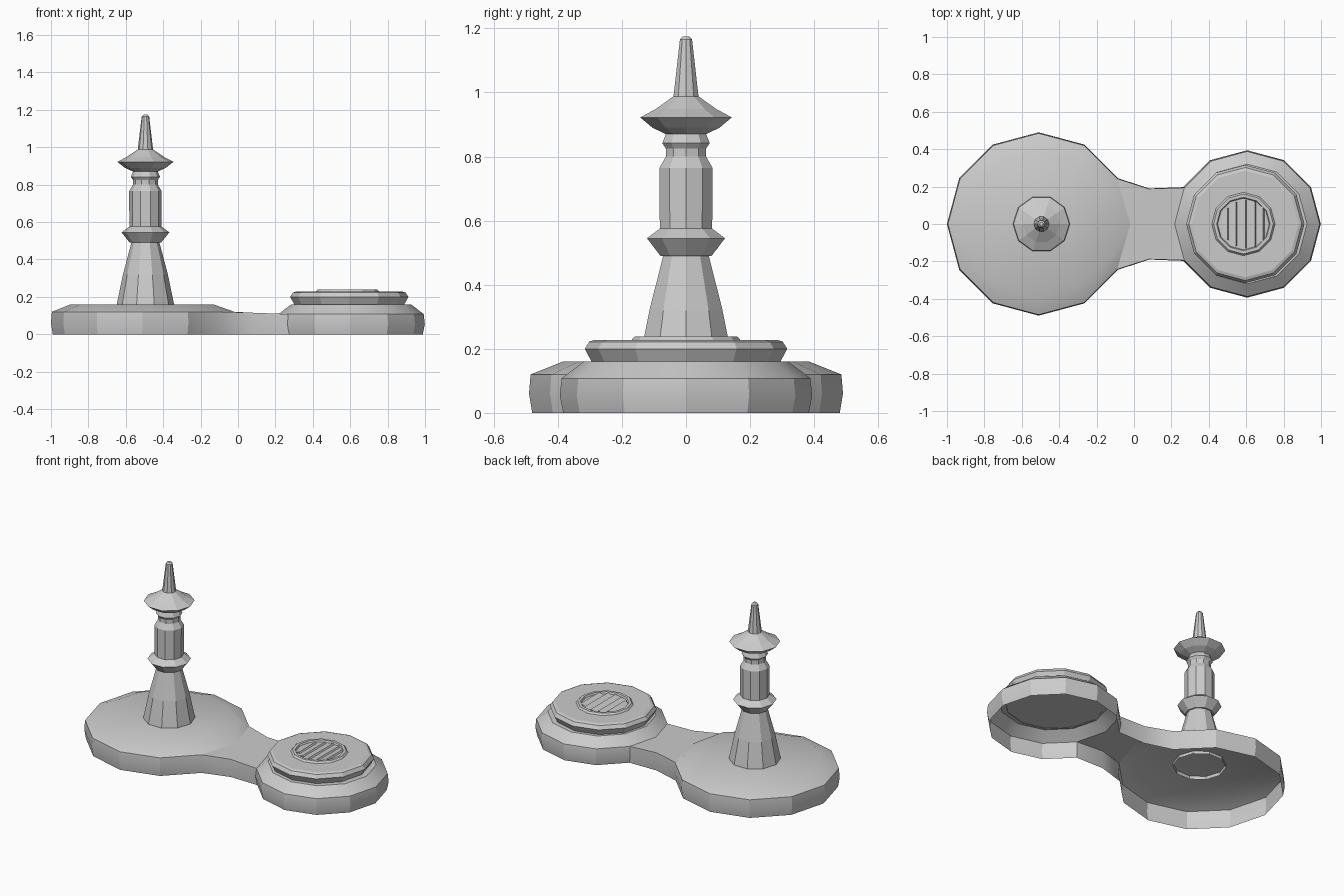
import bpy, bmesh
from math import sin, cos, pi, sqrt

if "Cube" in bpy.data.objects:
    bpy.data.objects.remove(bpy.data.objects["Cube"])


def finish(bm, name, smooth=None):
    bmesh.ops.recalc_face_normals(bm, faces=bm.faces)
    me = bpy.data.meshes.new(name)
    bm.to_mesh(me)
    bm.free()
    ob = bpy.data.objects.new(name, me)
    bpy.context.collection.objects.link(ob)
    if smooth:
        bpy.ops.object.select_all(action='DESELECT')
        ob.select_set(True)
        bpy.context.view_layer.objects.active = ob
        bpy.ops.object.shade_smooth_by_angle(angle=smooth)
    return ob


def ring(bm, cx, r, z, n):
    return [bm.verts.new((cx + r * cos(2 * pi * k / n), r * sin(2 * pi * k / n), z)) for k in range(n)]


def bridge(bm, a, b, closed=True):
    n = len(a)
    for i in range(n if closed else n - 1):
        j = (i + 1) % n
        bm.faces.new((a[i], a[j], b[j], b[i]))


def lathe(name, cx, profile, n, cap=True):
    bm = bmesh.new()
    rings = [ring(bm, cx, r, z, n) for r, z in profile]
    for a, b in zip(rings, rings[1:]):
        bridge(bm, a, b)
    if cap:
        bm.faces.new(rings[-1])
    return finish(bm, name)


# Base: open-bottomed shell of two discs joined by a waist
BIG, SMALL = -0.51, 0.605
bm = bmesh.new()


def outline(rb, rs, wy, drop):
    """Closed loop: big disc arc, waist, small disc arc, waist."""
    pts = [(BIG + rb * cos(k * pi / 6), rb * sin(k * pi / 6), 0.12) for k in range(1, 12)]
    pts.append((0.08, -wy, 0.115))
    pts += [(SMALL + rs * cos(k * pi / 6), rs * sin(k * pi / 6), 0.108) for k in range(-5, 6)]
    pts.append((0.08, wy, 0.115))
    return [bm.verts.new((x, y, z * drop)) for x, y, z in pts]


low = outline(0.480, 0.383, 0.188, 0)
mid = outline(0.490, 0.394, 0.190, 0.5)
top = outline(0.485, 0.388, 0.188, 1)
bridge(bm, low, mid)
bridge(bm, mid, top)

# Big disc top, with the slope running down to the waist
big_in = [bm.verts.new((BIG + 0.385 * cos(k * pi / 6) + (0.045 if k in (1, 11) else 0),
                        0.385 * sin(k * pi / 6), 0.16)) for k in range(1, 12)]
m = bm.verts.new((-0.02, 0, 0.12))
bridge(bm, top[:11], big_in, closed=False)
bm.faces.new(big_in)
bm.faces.new((top[0], big_in[0], m))
bm.faces.new((big_in[0], big_in[-1], m))
bm.faces.new((big_in[-1], top[10], m))

# Waist top
s = bm.verts.new((SMALL - 0.388, 0, 0.108))
bm.faces.new((top[0], m, top[23]))
bm.faces.new((m, top[10], top[11]))
bm.faces.new((m, top[11], top[23]))
bm.faces.new((top[11], top[12], s))
bm.faces.new((top[11], s, top[23]))
bm.faces.new((s, top[22], top[23]))

# Small disc top
small_out = top[12:23] + [s]
small_in = [bm.verts.new((SMALL + 0.32 * cos(k * pi / 6), 0.32 * sin(k * pi / 6), 0.16))
            for k in range(-5, 7)]
bridge(bm, small_out, small_in)
bm.faces.new(small_in)
finish(bm, "base", 0.5)

# Turned post: flared foot, collar, column, dish and spike
lathe("post", -0.495, [
    (0.155, 0.14), (0.152, 0.165), (0.120, 0.32), (0.075, 0.49), (0.084, 0.49),
    (0.128, 0.545), (0.086, 0.575), (0.087, 0.765), (0.066, 0.80), (0.066, 0.825),
    (0.078, 0.842), (0.066, 0.87), (0.110, 0.89), (0.150, 0.922), (0.100, 0.948),
    (0.041, 0.988), (0.020, 1.165), (0.010, 1.175)], 10)

# Stepped lid on the small disc
lathe("lid", 0.595, [(0.292, 0.155), (0.316, 0.20), (0.302, 0.222), (0.285, 0.228)], 12)

# Round grille: raised rim and tilted slats
lathe("grille_rim", 0.585, [(0.172, 0.225), (0.160, 0.239), (0.143, 0.239), (0.135, 0.222)], 12, cap=False)
bm = bmesh.new()
for off in (-0.10, -0.055, -0.005, 0.045, 0.09):
    half = sqrt(0.135 ** 2 - off ** 2) * 0.95
    verts = [bm.verts.new((0.585 + off + dx, y, z))
             for dx, z in ((-0.018, 0.227), (0.016, 0.237), (0.022, 0.227)) for y in (-half, half)]
    for a, b in ((0, 2), (2, 4)):
        bm.faces.new((verts[a], verts[a + 1], verts[b + 1], verts[b]))
    bm.faces.new(verts[0::2])
    bm.faces.new(verts[1::2])
finish(bm, "grille_slats")
